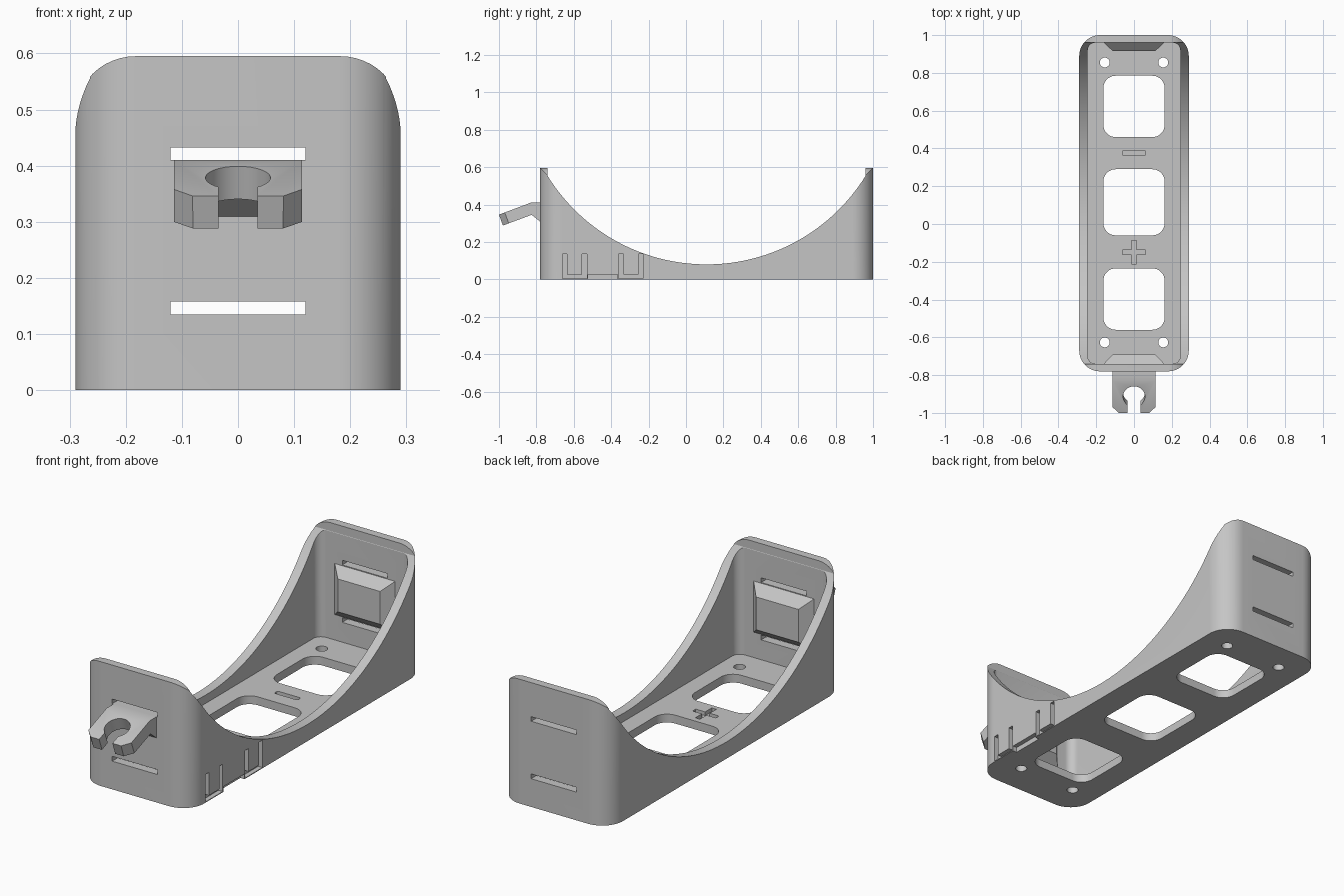
import bpy, bmesh, math
from mathutils import Matrix, Vector

if "Cube" in bpy.data.objects:
    bpy.data.objects.remove(bpy.data.objects["Cube"])

grey = bpy.data.materials.new("light grey plastic")
grey.diffuse_color = (0.56, 0.56, 0.56, 1)
grey.use_nodes = True
grey.node_tree.nodes["Principled BSDF"].inputs["Base Color"].default_value = grey.diffuse_color

# Maps (u, v, w) to world axes, w being the extrusion direction
AXES = {"z": lambda u, v, w: (u, v, w),
        "y": lambda u, v, w: (u, w, v),
        "x": lambda u, v, w: (w, u, v)}


def prism(name, pts, lo, hi, axis="z", pts_hi=None):
    """Extrude an outline along an axis; pts_hi gives a different end outline."""
    f = AXES[axis]
    bm = bmesh.new()
    a = [bm.verts.new(f(u, v, lo)) for u, v in pts]
    b = [bm.verts.new(f(u, v, hi)) for u, v in (pts_hi or pts)]
    bm.faces.new(a)
    bm.faces.new(b)
    n = len(a)
    for i in range(n):
        bm.faces.new((a[i], a[(i + 1) % n], b[(i + 1) % n], b[i]))
    bmesh.ops.recalc_face_normals(bm, faces=bm.faces)
    me = bpy.data.meshes.new(name)
    bm.to_mesh(me)
    bm.free()
    me.materials.append(grey)
    ob = bpy.data.objects.new(name, me)
    bpy.context.collection.objects.link(ob)
    return ob


def rect(u0, u1, v0, v1):
    return [(u0, v0), (u1, v0), (u1, v1), (u0, v1)]


def rounded(u0, u1, v0, v1, r, n=12):
    out = []
    for k, (cu, cv) in enumerate(((u1 - r, v1 - r), (u0 + r, v1 - r),
                                  (u0 + r, v0 + r), (u1 - r, v0 + r))):
        for i in range(n + 1):
            t = math.pi / 2 * (k + i / n)
            out.append((cu + r * math.cos(t), cv + r * math.sin(t)))
    return out


def circle(cu, cv, r, n=32):
    return [(cu + r * math.cos(2 * math.pi * i / n),
             cv + r * math.sin(2 * math.pi * i / n)) for i in range(n)]


def boolean(ob, cutter, op="DIFFERENCE"):
    m = ob.modifiers.new("cut", "BOOLEAN")
    m.object, m.operation, m.solver = cutter, op, "EXACT"
    bpy.context.view_layer.objects.active = ob
    bpy.ops.object.modifier_apply(modifier=m.name)
    bpy.data.objects.remove(cutter)


def smooth(ob):
    bpy.ops.object.select_all(action="DESELECT")
    ob.select_set(True)
    bpy.context.view_layer.objects.active = ob
    bpy.ops.object.shade_smooth_by_angle(angle=math.radians(25))


# Tray: rounded box with rounded upper corners, hollowed out
H, FLOOR = 0.595, 0.04
tray = prism("tray", rounded(-0.29, 0.29, -0.78, 1.0, 0.11, 16), 0, H)
boolean(tray, prism("c", rounded(-0.291, 0.291, -0.5, H, 0.108), -1.5, 1.5, "y"), "INTERSECT")
boolean(tray, prism("c", rounded(-0.245, 0.245, -0.74, 0.96, 0.04, 8), FLOOR, 1))

# Sweeping arch cut through both side walls
R, CY = 1.0, 0.11
arch = []
half = math.asin(0.851 / R)
for i in range(65):
    t = -half + 2 * half * i / 64
    arch.append((CY + R * math.sin(t), 0.08 + R - R * math.cos(t)))
arch += [(CY + 0.851, 0.8), (CY - 0.851, 0.8)]
boolean(tray, prism("c", arch, -0.5, 0.5, "x"))

# Floor windows and screw holes
for y0, y1 in ((0.46, 0.785), (-0.06, 0.29), (-0.56, -0.235)):
    boolean(tray, prism("c", rounded(-0.162, 0.162, y0, y1, 0.065), -0.1, 0.07))
for x in (-0.155, 0.155):
    for y in (0.855, -0.627):
        boolean(tray, prism("c", circle(x, y, 0.026), -0.1, 0.07))

# Engraved polarity marks
boolean(tray, prism("c", rounded(-0.062, 0.062, 0.362, 0.388, 0.008, 4), 0.022, 0.07))
P, W = 0.062, 0.012
plus = [(-W, -P), (W, -P), (W, -W), (P, -W), (P, W), (W, W),
        (W, P), (-W, P), (-W, W), (-P, W), (-P, -W), (-W, -W)]
boolean(tray, prism("c", [(x, y - 0.15) for x, y in plus], 0.022, 0.07))

# Strap slots through both end walls
for z0, z1 in ((0.135, 0.158), (0.41, 0.432)):
    boolean(tray, prism("c", rect(-0.12, 0.12, z0, z1), -1.2, 1.2, "y"))

# Wire channels on the right side wall
for y0, y1 in ((-0.66, -0.53), (-0.36, -0.23)):
    a, b = y0 + 0.025, y1 - 0.025
    u_shape = [(y0, 0.004), (y1, 0.004), (y1, 0.135), (b, 0.135),
               (b, 0.025), (a, 0.025), (a, 0.135), (y0, 0.135)]
    boolean(tray, prism("c", u_shape, 0.268, 0.4, "x"))
boolean(tray, prism("c", rect(-0.525, -0.365, -0.01, 0.025), 0.268, 0.4, "x"))
smooth(tray)

# Tapered contact pads inside each end wall
for name, wall, tip in (("front_contact_pad", -0.742, -0.69), ("rear_contact_pad", 0.962, 0.915)):
    prism(name, rect(-0.162, 0.162, 0.16, 0.408), wall, tip, "y",
          rect(-0.112, 0.112, 0.205, 0.362))

# Bent cable clip on the front, with chamfered tips and an open round seat
side = [(-0.775, 0.41), (-0.83, 0.41), (-1.0, 0.346), (-0.979, 0.288),
        (-0.825, 0.345), (-0.775, 0.305)]
clip = prism("cable_clip", side, -0.114, 0.114, "x")
tilt = (Matrix.Translation(Vector((0, -1.0, 0.346)))
        @ Matrix.Rotation(math.atan2(0.064, 0.17), 4, "X"))
tools = [circle(0, 0.092, 0.058), rect(-0.035, 0.035, -0.1, 0.09)]
tools += [[(s * 0.08, -0.001), (s * 0.08, -0.05), (s * 0.2, -0.05), (s * 0.2, 0.034),
           (s * 0.115, 0.034)] for s in (-1, 1)]
for pts in tools:
    c = prism("c", pts, -0.12, 0.1)
    c.data.transform(tilt)
    boolean(clip, c)
smooth(clip)
